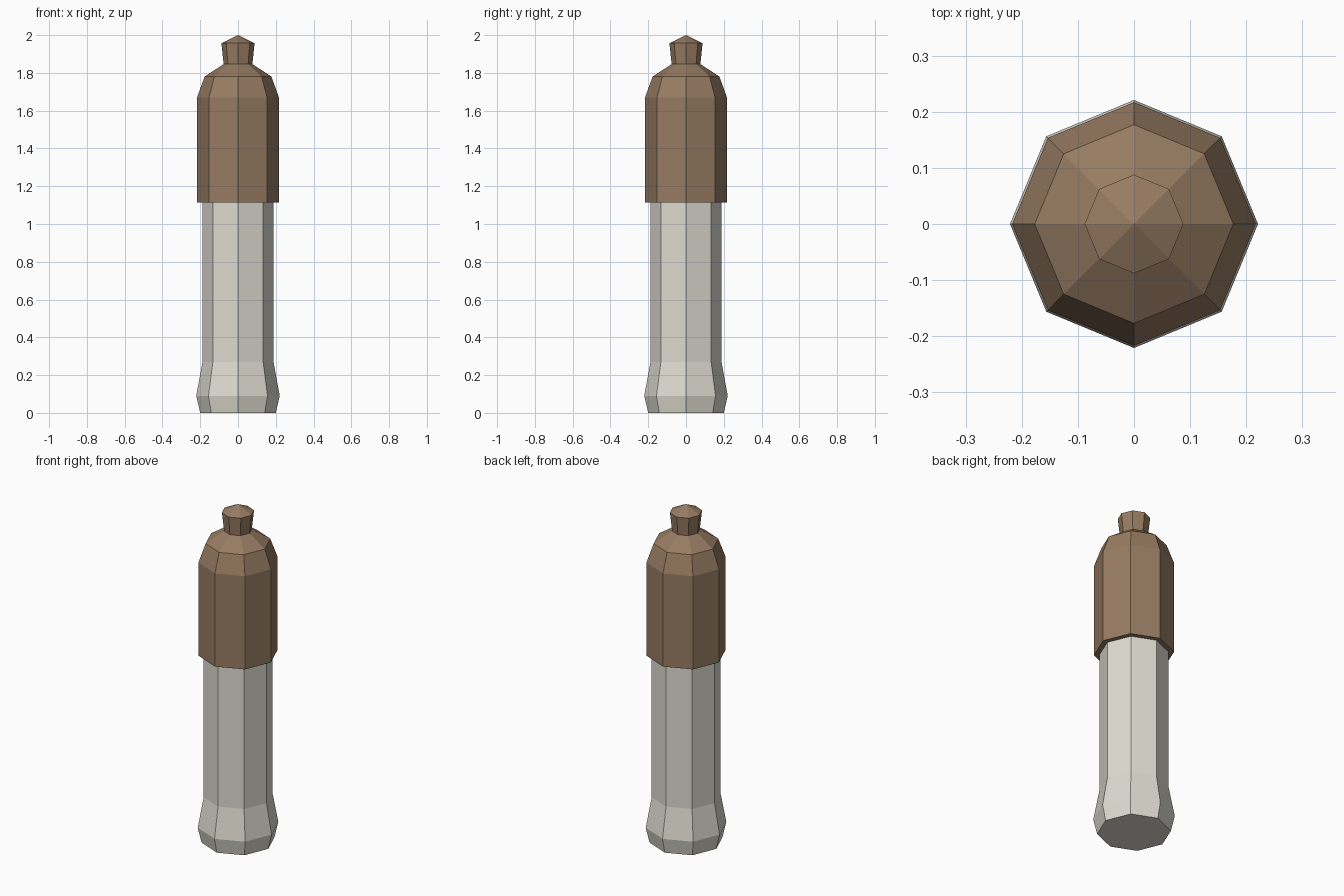
import bpy
import bmesh
from math import cos, sin, tau

cube = bpy.data.objects.get("Cube")
if cube:
    bpy.data.objects.remove(cube)

SIDES = 8


def make_material(name, rgb):
    mat = bpy.data.materials.new(name)
    mat.use_nodes = True
    color = (*rgb, 1.0)
    mat.diffuse_color = color
    mat.node_tree.nodes["Principled BSDF"].inputs["Base Color"].default_value = color
    return mat


def lathe(name, profile, mat):
    """Turn (radius, height) points into a closed eight-sided solid."""
    bm = bmesh.new()
    rings = []
    for r, z in profile:
        if r == 0:
            rings.append([bm.verts.new((0, 0, z))] * SIDES)
        else:
            rings.append([bm.verts.new((r * cos(tau * i / SIDES), r * sin(tau * i / SIDES), z))
                          for i in range(SIDES)])
    for low, high in zip(rings, rings[1:]):
        for i in range(SIDES):
            j = (i + 1) % SIDES
            corners = dict.fromkeys((low[i], low[j], high[j], high[i]))
            bm.faces.new(list(corners))
    # Cap the open ends
    if profile[0][0] > 0:
        bm.faces.new(rings[0][::-1])
    if profile[-1][0] > 0:
        bm.faces.new(rings[-1])
    bmesh.ops.recalc_face_normals(bm, faces=bm.faces[:])
    mesh = bpy.data.meshes.new(name)
    bm.to_mesh(mesh)
    bm.free()
    mesh.materials.append(mat)
    obj = bpy.data.objects.new(name, mesh)
    bpy.context.collection.objects.link(obj)
    return obj


pale = make_material("pale_grey", (0.73, 0.71, 0.63))
brown = make_material("warm_brown", (0.31, 0.20, 0.122))

# Body with a flared foot, running up inside the cover
lathe("body", [(0.2, 0), (0.221, 0.09), (0.188, 0.27), (0.188, 1.2)], pale)

# Cover with sloping shoulders
lathe("cover", [(0.217, 1.115), (0.217, 1.67), (0.177, 1.78), (0.076, 1.847)], brown)

# Flared knob with a pointed top
lathe("knob", [(0.076, 1.847), (0.088, 1.957), (0, 2.0)], brown)
